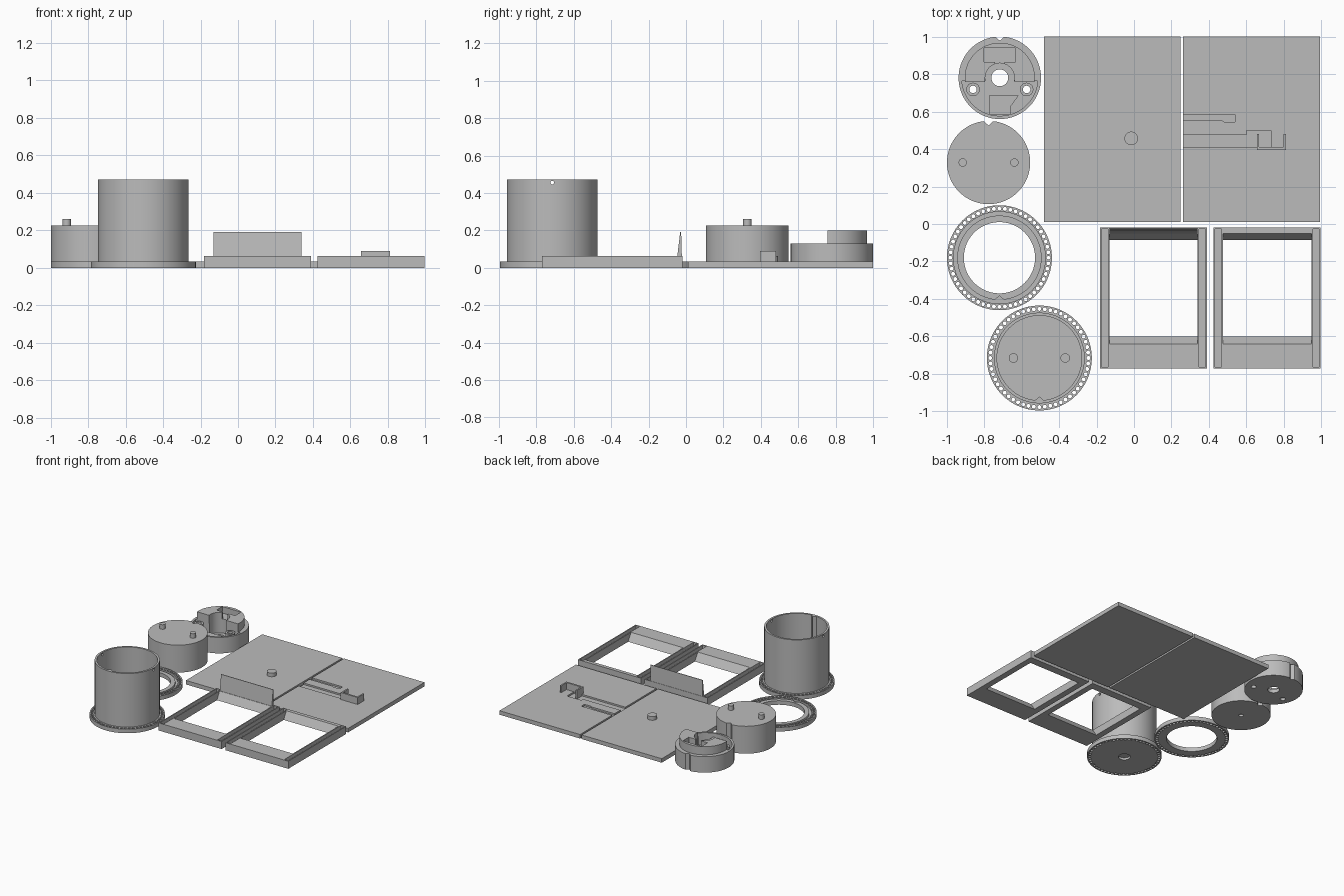
import bpy, bmesh, math
from mathutils import Vector, Matrix

if "Cube" in bpy.data.objects:
    bpy.data.objects.remove(bpy.data.objects["Cube"])

grey = bpy.data.materials.new("plain grey")
grey.diffuse_color = (0.5, 0.5, 0.5, 1)
grey.use_nodes = True
grey.node_tree.nodes["Principled BSDF"].inputs["Base Color"].default_value = grey.diffuse_color


def finish(name, bm, smooth=False):
    bmesh.ops.recalc_face_normals(bm, faces=bm.faces)
    me = bpy.data.meshes.new(name)
    bm.to_mesh(me)
    bm.free()
    ob = bpy.data.objects.new(name, me)
    bpy.context.collection.objects.link(ob)
    me.materials.append(grey)
    if smooth:
        shade(ob)
    return ob


def shade(ob):
    bpy.ops.object.select_all(action='DESELECT')
    ob.select_set(True)
    bpy.context.view_layer.objects.active = ob
    bpy.ops.object.shade_smooth_by_angle(angle=math.radians(30))


def prism(name, pts, z0, z1, smooth=False):
    # extrude a flat outline upwards
    bm = bmesh.new()
    f = bm.faces.new([bm.verts.new((x, y, z0)) for x, y in pts])
    r = bmesh.ops.extrude_face_region(bm, geom=[f])
    vs = [v for v in r["geom"] if isinstance(v, bmesh.types.BMVert)]
    bmesh.ops.translate(bm, verts=vs, vec=(0, 0, z1 - z0))
    return finish(name, bm, smooth)


def box(name, x0, x1, y0, y1, z0, z1):
    return prism(name, [(x0, y0), (x1, y0), (x1, y1), (x0, y1)], z0, z1)


def arc(cx, cy, r, a0, a1, n):
    return [(cx + r * math.cos(math.radians(a0 + (a1 - a0) * i / n)),
             cy + r * math.sin(math.radians(a0 + (a1 - a0) * i / n))) for i in range(n + 1)]


def disc(name, cx, cy, r, z0, z1, n=64):
    return prism(name, arc(cx, cy, r, 0, 360, n)[:-1], z0, z1, True)


def lathe(name, cx, cy, profile, n=96):
    # spin a closed (radius, height) outline
    bm = bmesh.new()
    rings = []
    for i in range(n):
        a = 2 * math.pi * i / n
        rings.append([bm.verts.new((cx + r * math.cos(a), cy + r * math.sin(a), z)) for r, z in profile])
    m = len(profile)
    for i in range(n):
        a, b = rings[i], rings[(i + 1) % n]
        for j in range(m):
            bm.faces.new((a[j], b[j], b[(j + 1) % m], a[(j + 1) % m]))
    return finish(name, bm, True)


def cut(ob, *cutters):
    for c in cutters:
        m = ob.modifiers.new("cut", 'BOOLEAN')
        m.operation, m.solver, m.object = 'DIFFERENCE', 'EXACT', c
        bpy.ops.object.select_all(action='DESELECT')
        bpy.context.view_layer.objects.active = ob
        ob.select_set(True)
        bpy.ops.object.modifier_apply(modifier=m.name)
        bpy.data.objects.remove(c, do_unlink=True)
    shade(ob)


def hole_ring(cx, cy):
    # cutter with many small pins around the flange
    bm = bmesh.new()
    for i in range(56):
        a = 2 * math.pi * i / 56
        bmesh.ops.create_cone(bm, cap_ends=True, segments=12, radius1=0.0105, radius2=0.0105, depth=0.2,
                              matrix=Matrix.Translation((cx + 0.262 * math.cos(a), cy + 0.262 * math.sin(a), 0)))
    return finish("hole_cutter", bm)


def v_notch(x, y, w, d, z0, z1):
    return prism("notch_cutter", [(x - w, y), (x, y - d), (x + w, y)], z0, z1)


# Left plate with its round knob
box("left_plate", -0.48, 0.247, 0.01, 1.0, 0, 0.033)
disc("plate_knob", -0.015, 0.457, 0.036, 0.03, 0.063, 32)

# Right plate with shallow slots and a raised U hook
plate = box("right_plate", 0.262, 0.993, 0.01, 1.0, 0, 0.033)
cut(plate,
    prism("slot_cutter", [(0.2, 0.585), (0.2, 0.553), (0.47, 0.553), (0.48, 0.545),
                          (0.54, 0.545), (0.54, 0.585)], 0.02, 0.1),
    prism("slot_cutter", [(0.2, 0.476), (0.2, 0.412), (0.73, 0.412), (0.73, 0.5),
                          (0.6, 0.5), (0.6, 0.476)], 0.02, 0.1))
prism("plate_hook", [(0.655, 0.395), (0.81, 0.395), (0.81, 0.48), (0.798, 0.48), (0.798, 0.41),
                     (0.667, 0.41), (0.667, 0.48), (0.655, 0.48)], 0.02, 0.09)


def bar(name, x0, x1, profile):
    # extrude a (y, z) section along x
    bm = bmesh.new()
    a, b = ([bm.verts.new((x, y, z)) for y, z in profile] for x in (x0, x1))
    bm.faces.new(a)
    bm.faces.new(b)
    n = len(profile)
    for i in range(n):
        bm.faces.new((a[i], a[(i + 1) % n], b[(i + 1) % n], b[i]))
    return finish(name, bm)


# Two open frames: channelled side rails, sloped front and back bars
for label, x0, x1 in (("left", -0.182, 0.39), ("right", 0.424, 0.996)):
    for side, rx in (("left", x0), ("right", x1 - 0.05)):
        rail = box(f"{label}_frame_{side}_rail", rx, rx + 0.05, -0.77, -0.02, 0, 0.062)
        cut(rail, box("channel_cutter", rx + 0.008, rx + 0.042, -0.762, -0.028, 0.035, 0.1))
    bar(f"{label}_frame_front_bar", x0 + 0.05, x1 - 0.05,
        [(-0.77, 0), (-0.6, 0), (-0.64, 0.062), (-0.77, 0.062)])
    bar(f"{label}_frame_back_bar", x0 + 0.05, x1 - 0.05,
        [(-0.02, 0), (-0.085, 0), (-0.05, 0.062), (-0.02, 0.062)])
bar("left_frame_upright_wedge", -0.132, 0.34, [(-0.048, 0.05), (-0.022, 0.05), (-0.026, 0.192), (-0.031, 0.192)])

# Tall container with perforated flange
cx, cy = -0.505, -0.715
can = lathe("container", cx, cy, [(0.045, 0), (0.28, 0), (0.28, 0.033), (0.242, 0.033), (0.242, 0.472),
                                  (0.226, 0.472), (0.226, 0.033), (0.045, 0.033)])
bm = bmesh.new()
bmesh.ops.create_cone(bm, cap_ends=True, segments=16, radius1=0.01, radius2=0.01, depth=0.7,
                      matrix=Matrix.Translation((cx, cy, 0.455)) @ Matrix.Rotation(math.pi / 2, 4, 'Y'))
cut(can, hole_ring(cx, cy), finish("side_hole_cutter", bm))
disc("container_floor_plug", cx, cy, 0.046, 0.018, 0.033, 32)
prism("container_key_ridge", [(cx - 0.025, cy - 0.228), (cx + 0.025, cy - 0.228), (cx, cy - 0.205)], 0.03, 0.472)
for s in (-1, 1):
    disc("container_floor_peg", cx + s * 0.138, cy, 0.025, 0.03, 0.065, 24)

# Flat perforated ring with a seating groove
cx, cy = -0.718, -0.18
ring = lathe("flange_ring", cx, cy, [(0.19, 0), (0.28, 0), (0.28, 0.033), (0.245, 0.033), (0.245, 0.016),
                                     (0.225, 0.016), (0.225, 0.033), (0.19, 0.033)])
cut(ring, hole_ring(cx, cy),
    prism("notch_cutter", [(cx - 0.03, cy - 0.23), (cx + 0.03, cy - 0.23), (cx, cy - 0.203)], 0.016, 0.1))

# Drum insert with two pegs
cx, cy = -0.776, 0.328
drum = disc("drum", cx, cy, 0.222, 0, 0.225, 96)
cut(drum, v_notch(cx, cy + 0.228, 0.034, 0.03, -0.1, 0.4), disc("hole_cutter", cx, cy, 0.018, -0.1, 0.02, 24))
for s in (-1, 1):
    disc("drum_peg", cx + s * 0.138, cy, 0.022, 0.22, 0.262, 24)

# Round housing: cup with a half-height body and raised half disc
cx, cy = -0.716, 0.78
cup = disc("housing_cup", cx, cy, 0.22, 0, 0.131, 96)
well = prism("well_cutter", arc(cx, cy, 0.203, 185, 355, 48), 0.03, 0.3)
cut(cup, well, disc("well_cutter", cx, cy, 0.078, 0.03, 0.3, 48),
    disc("hole_cutter", cx, cy, 0.045, -0.1, 0.3, 32),
    v_notch(cx, cy + 0.228, 0.034, 0.03, -0.1, 0.3))
block = prism("housing_raised_half", arc(cx, cy, 0.187, -7, 187, 48), 0.13, 0.198, True)
cut(block, disc("bore_cutter", cx, cy, 0.078, 0.0, 0.4, 48),
    box("lower_cutter", cx - 0.078, cx + 0.078, cy - 0.1, cy, 0.0, 0.4),
    prism("pocket_cutter", [(cx - 0.085, cy + 0.085), (cx - 0.025, cy + 0.085), (cx - 0.025, cy + 0.068),
                            (cx + 0.025, cy + 0.068), (cx + 0.025, cy + 0.085), (cx + 0.085, cy + 0.085),
                            (cx + 0.085, cy + 0.16), (cx - 0.085, cy + 0.16)], 0.145, 0.4))
for s in (-1, 1):
    ex, ey = cx + s * 0.143, cy - 0.062
    cut(cup, disc("hole_cutter", ex, ey, 0.02, -0.1, 0.3, 24))
    lathe("housing_screw_ear", ex, ey, [(0.02, 0.02), (0.036, 0.02), (0.036, 0.131), (0.02, 0.131)], 32)
prism("housing_inner_block", [(cx - 0.058, cy - 0.196), (cx + 0.06, cy - 0.196), (cx + 0.06, cy - 0.15),
                              (cx + 0.1, cy - 0.095), (cx - 0.058, cy - 0.095)], 0.02, 0.1)
